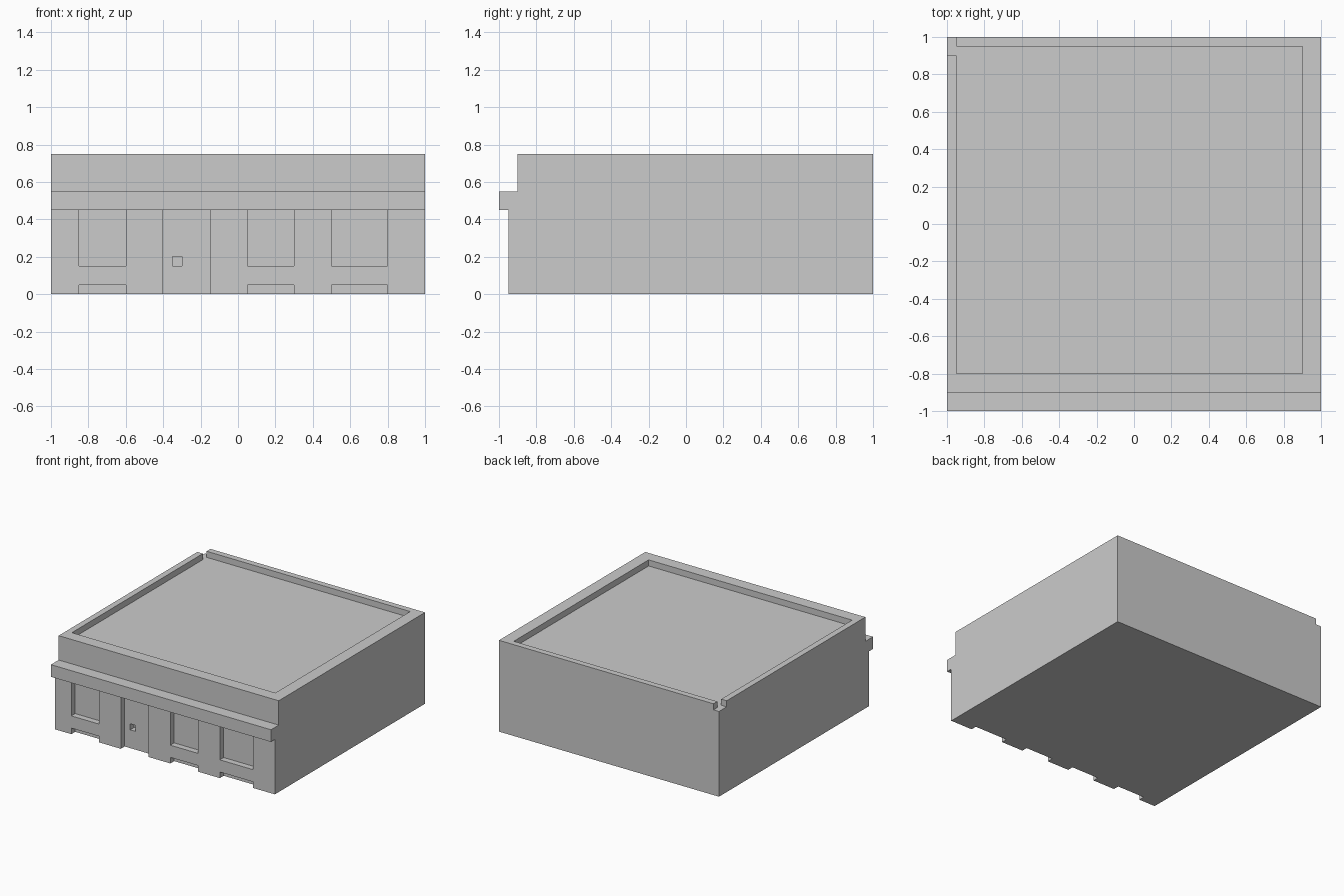
import bpy
import bmesh
from mathutils import Vector

if "Cube" in bpy.data.objects:
    bpy.data.objects.remove(bpy.data.objects["Cube"], do_unlink=True)

grey = bpy.data.materials.new("plain grey")
grey.use_nodes = True
colour = (0.6, 0.6, 0.6, 1)
grey.diffuse_color = colour
grey.node_tree.nodes["Principled BSDF"].inputs["Base Color"].default_value = colour


def prism(name, corners, sweep):
    """Extrude a flat outline along the sweep vector."""
    bm = bmesh.new()
    face = bm.faces.new([bm.verts.new(c) for c in corners])
    grown = bmesh.ops.extrude_face_region(bm, geom=[face], use_keep_orig=True)
    moved = [g for g in grown["geom"] if isinstance(g, bmesh.types.BMVert)]
    bmesh.ops.translate(bm, verts=moved, vec=Vector(sweep))
    bmesh.ops.recalc_face_normals(bm, faces=bm.faces)
    mesh = bpy.data.meshes.new(name)
    bm.to_mesh(mesh)
    bm.free()
    mesh.materials.append(grey)
    obj = bpy.data.objects.new(name, mesh)
    bpy.context.collection.objects.link(obj)
    return obj


def box(name, x0, x1, y0, y1, z0, z1):
    base = [(x0, y0, z0), (x1, y0, z0), (x1, y1, z0), (x0, y1, z0)]
    return prism(name, base, (0, 0, z1 - z0))


def carve(target, cutters):
    """Subtract the cutters, bake the result and discard them."""
    for cutter in cutters:
        cutter.hide_render = True
        mod = target.modifiers.new("cut", 'BOOLEAN')
        mod.operation = 'DIFFERENCE'
        mod.solver = 'EXACT'
        mod.object = cutter
    graph = bpy.context.evaluated_depsgraph_get()
    baked = bpy.data.meshes.new_from_object(target.evaluated_get(graph))
    target.modifiers.clear()
    target.data = baked
    baked.materials.clear()
    baked.materials.append(grey)
    for poly in baked.polygons:
        poly.material_index = 0
    for cutter in cutters:
        bpy.data.objects.remove(cutter, do_unlink=True)


WALL, FRONT, HEAD = -0.9, -0.95, 0.45   # recessed wall, facade face, ledge underside
SILL, PLINTH = 0.15, 0.05

# Main block with the sunken roof, its open corner, and the door handle recess
block = box("building_block", -1, 1, WALL, 1, 0, 0.75)
roof_outline = [(-.95, -.8), (.9, -.8), (.9, .95), (-.95, .95),
                (-.95, 1.1), (-1.1, 1.1), (-1.1, .9), (-.95, .9)]
roof_cutter = prism("roof_cutter", [(x, y, 0.7) for x, y in roof_outline], (0, 0, 0.2))
handle_cutter = box("handle_cutter", -0.35, -0.3, -1, -0.85, 0.15, 0.2)
carve(block, [roof_cutter, handle_cutter])


# Facade slabs: window openings dip from the top, shallow notches rise from the floor
def facade(name, x0, x1, windows):
    outline = [(x0, 0)]
    for a, b in windows:
        outline += [(a, 0), (a, PLINTH), (b, PLINTH), (b, 0)]
    outline += [(x1, 0), (x1, HEAD)]
    for a, b in reversed(windows):
        outline += [(b, HEAD), (b, SILL), (a, SILL), (a, HEAD)]
    outline.append((x0, HEAD))
    prism(name, [(x, FRONT, z) for x, z in outline], (0, WALL - FRONT, 0))


facade("facade_right", -1, -0.4, [(-0.85, -0.6)])
facade("facade_left", -0.15, 1, [(0.05, 0.3), (0.5, 0.8)])

# Projecting ledge over the shop front
box("front_ledge", -1, 1, -1, WALL, HEAD, 0.55)
